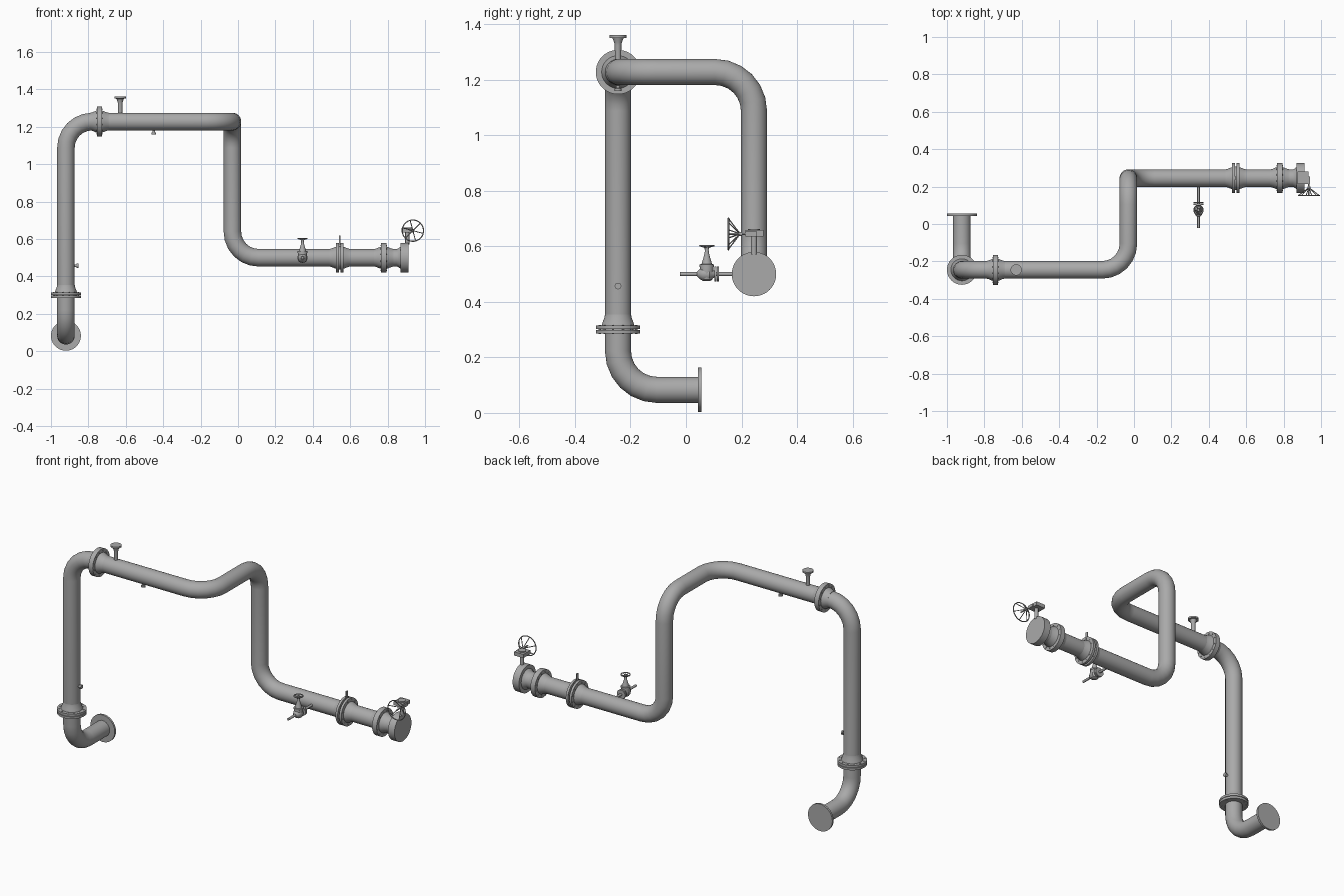
import bpy, bmesh
from math import cos, sin, pi, tau
from mathutils import Vector

cube = bpy.data.objects.get("Cube")
if cube:
    bpy.data.objects.remove(cube)

steel = bpy.data.materials.new("pipe grey")
steel.use_nodes = True
COLOUR = (0.4, 0.4, 0.4, 1)
steel.diffuse_color = COLOUR
steel.node_tree.nodes["Principled BSDF"].inputs["Base Color"].default_value = COLOUR

R = 0.047      # pipe radius
FLANGE = 0.08  # flange radius
BEND = 0.14    # elbow radius
X, Y, Z = Vector((1, 0, 0)), Vector((0, 1, 0)), Vector((0, 0, 1))


def finish(name, bm):
    bmesh.ops.recalc_face_normals(bm, faces=bm.faces)
    mesh = bpy.data.meshes.new(name)
    bm.to_mesh(mesh)
    bm.free()
    mesh.materials.append(steel)
    obj = bpy.data.objects.new(name, mesh)
    bpy.context.collection.objects.link(obj)
    bpy.ops.object.select_all(action='DESELECT')
    obj.select_set(True)
    bpy.context.view_layer.objects.active = obj
    bpy.ops.object.shade_smooth_by_angle(angle=pi / 5)
    return obj


def skin(bm, rings):
    """Join rings of points into a capped skin."""
    rings = [[bm.verts.new(p) for p in ring] for ring in rings]
    n = len(rings[0])
    for a, b in zip(rings, rings[1:]):
        for i in range(n):
            j = (i + 1) % n
            bm.faces.new((a[i], a[j], b[j], b[i]))
    bm.faces.new(rings[0])
    bm.faces.new(rings[-1])


def circle(centre, u, v, r, n):
    return [centre + r * (cos(tau * i / n) * u + sin(tau * i / n) * v) for i in range(n)]


def add_lathe(bm, profile, origin, axis, n=32):
    """Turn (distance along axis, radius) pairs around an axis."""
    u = axis.orthogonal().normalized()
    v = axis.cross(u)
    skin(bm, [circle(Vector(origin) + axis * t, u, v, r, n) for t, r in profile])


def lathe(name, profile, origin, axis, n=32):
    bm = bmesh.new()
    add_lathe(bm, profile, origin, axis, n)
    return finish(name, bm)


def rod(bm, a, b, r, n=8):
    d = Vector(b) - Vector(a)
    add_lathe(bm, [(0, r), (d.length, r)], a, d.normalized(), n)


def box(name, centre, size):
    bm = bmesh.new()
    bmesh.ops.create_cube(bm, size=1)
    for v in bm.verts:
        v.co = Vector(centre) + Vector(a * b for a, b in zip(v.co, size))
    return finish(name, bm)


def sweep(name, corners, r, n=32, steps=6):
    """Round tube through corners with elbows of radius BEND."""
    pts = [Vector(c) for c in corners]
    d = (pts[1] - pts[0]).normalized()
    u = d.orthogonal().normalized()
    rings = [circle(pts[0], u, d.cross(u), r, n)]
    for p, q in zip(pts[1:-1], pts[2:]):
        e = (q - p).normalized()
        centre = p - d * BEND + e * BEND
        w = d.cross(u)
        du, dw = u.dot(d), w.dot(d)
        for k in range(steps + 1):
            t = pi / 2 * k / steps
            def turn(vec):
                a, b = vec.dot(d), vec.dot(e)
                return vec - a * d - b * e + d * (a * cos(t) - b * sin(t)) + e * (a * sin(t) + b * cos(t))
            c = centre + BEND * (sin(t) * d - cos(t) * e)
            rings.append(circle(c, turn(u), turn(w), r, n))
        u, d = turn(u), e
    rings.append(circle(pts[-1], u, d.cross(u), r, n))
    bm = bmesh.new()
    skin(bm, rings)
    return finish(name, bm)


def flange(name, start, end, origin, axis, bolts=True):
    """Disc from start to end along an axis, ringed by bolt heads."""
    bm = bmesh.new()
    add_lathe(bm, [(start, FLANGE), (end, FLANGE)], origin, axis, 40)
    if bolts:
        u = axis.orthogonal().normalized()
        for p in circle(Vector(origin), u, axis.cross(u), 0.068, 12):
            add_lathe(bm, [(start - 0.002, 0.004), (end + 0.002, 0.004)], p, axis, 6)
    return finish(name, bm)


def neck(name, wide, narrow, origin, axis):
    """Tapered weld neck between flange and pipe."""
    step = narrow - wide
    lathe(name, [(wide, 0.059), (wide + step * 0.25, 0.056), (wide + step * 0.7, 0.049), (narrow, R)],
          origin, axis)


# Main pipe run
LX, FY, BY, TOP, LOW = -0.92, -0.245, 0.245, 1.228, 0.5
sweep("main_pipe", [(LX, 0.05, 0.083), (LX, FY, 0.083), (LX, FY, TOP), (-0.03, FY, TOP),
                    (-0.03, BY, TOP), (-0.03, BY, LOW), (0.89, BY, LOW)], R)

# Flanges on the riser
flange("inlet_flange", 0.043, 0.055, (LX, 0, 0.083), Y, bolts=False)
riser = (LX, FY, 0)
flange("riser_lower_flange", 0.286, 0.299, riser, Z)
flange("riser_upper_flange", 0.302, 0.315, riser, Z)
lathe("riser_gasket", [(0.298, 0.06), (0.303, 0.06)], riser, Z)
neck("riser_neck", 0.315, 0.355, riser, Z)

# Flange on the top run
upper = (0, FY, TOP)
flange("top_run_flange", -0.755, -0.727, upper, X)
neck("top_run_neck_left", -0.755, -0.79, upper, X)
neck("top_run_neck_right", -0.727, -0.69, upper, X)

# Flanges and line blind on the lower run
lower = (0, BY, LOW)
flange("blind_flange_inner", 0.525, 0.539, lower, X)
flange("blind_flange_outer", 0.549, 0.563, lower, X)
lathe("blind_plate", [(0.541, 0.062), (0.547, 0.062)], lower, X)
box("blind_handle", (0.544, BY, 0.59), (0.006, 0.016, 0.06))
neck("blind_neck_inner", 0.525, 0.488, lower, X)
neck("blind_neck_outer", 0.563, 0.6, lower, X)
flange("valve_joint_flange", 0.765, 0.795, lower, X)
neck("valve_joint_neck_inner", 0.765, 0.728, lower, X)
neck("valve_joint_neck_outer", 0.795, 0.832, lower, X)
flange("valve_body", 0.87, 0.912, lower, X, bolts=False)
neck("valve_body_neck", 0.87, 0.85, lower, X)

# Gear operator and hand wheel of the end valve
lathe("valve_stem", [(0.57, 0.011), (0.64, 0.011)], (0.905, BY, 0), Z, 16)
box("gearbox", (0.903, 0.247, 0.647), (0.06, 0.066, 0.022))
lathe("gearbox_cap", [(0.655, 0.022), (0.663, 0.022)], (0.905, BY, 0), Z, 20)


def hand_wheel(name, centre, axis, radius, wire, depth, spokes):
    """Ring with spokes leaning back to a hub, which sits depth along the axis."""
    bm = bmesh.new()
    u = axis.orthogonal().normalized()
    v = axis.cross(u)
    c = Vector(centre)
    hub = c + axis * depth
    n = 28
    section = [circle(c + radius * m, m, axis, wire, 8)
               for m in circle(Vector(), u, v, 1, n)]
    verts = [[bm.verts.new(p) for p in ring] for ring in section]
    for i in range(n):
        a, b = verts[i], verts[(i + 1) % n]
        for j in range(8):
            k = (j + 1) % 8
            bm.faces.new((a[j], b[j], b[k], a[k]))
    for p in circle(c, u, v, radius, spokes):
        rod(bm, hub, p, wire * 0.8, 6)
    add_lathe(bm, [(depth - wire * 2, wire * 2.5), (depth + wire * 2, wire * 2.5)], c, axis, 16)
    return finish(name, bm)


hand_wheel("end_valve_wheel", (0.935, 0.153, 0.645), Y, 0.057, 0.003, 0.042, 6)
lathe("wheel_shaft", [(0.15, 0.004), (0.225, 0.004)], (0.935, 0, 0.645), Y, 12)
box("shaft_housing", (0.93, 0.235, 0.645), (0.02, 0.04, 0.018))

# Drain branch and its small globe valve
branch = (0.345, 0, LOW)
lathe("drain_pipe", [(-0.022, 0.007), (0.21, 0.007)], branch, Y, 16)
for side, y in (("outer", 0.102), ("inner", 0.111)):
    lathe("drain_flange_" + side, [(y, 0.027), (y + 0.007, 0.027)], branch, Y, 24)
lathe("drain_body", [(0.04, 0.009), (0.05, 0.018), (0.062, 0.025), (0.085, 0.025),
                     (0.097, 0.015), (0.104, 0.012)], branch, Y, 24)
spindle = (0.345, 0.075, 0)
lathe("drain_bonnet", [(0.475, 0.012), (0.48, 0.02), (0.5, 0.025), (0.525, 0.024), (0.526, 0.026),
                       (0.535, 0.026), (0.536, 0.019), (0.56, 0.012), (0.575, 0.008), (0.605, 0.005)],
      spindle, Z, 24)
hand_wheel("drain_wheel", (0.345, 0.075, 0.602), Z, 0.025, 0.003, -0.008, 5)

# Vent nozzle on the top run
lathe("vent_nozzle", [(1.26, 0.011), (1.325, 0.012), (1.335, 0.014), (1.35, 0.02), (1.351, 0.03),
                      (1.361, 0.03)], (-0.63, FY, 0), Z, 24)

# Small threaded bosses
boss = [(0, 0.007), (0.01, 0.007), (0.011, 0.012), (0.02, 0.012)]
lathe("top_run_boss", boss, (-0.45, FY, TOP - R - 0.001), -Z, 16)
lathe("riser_boss", boss, (LX + R - 0.001, FY, 0.457), X, 16)
